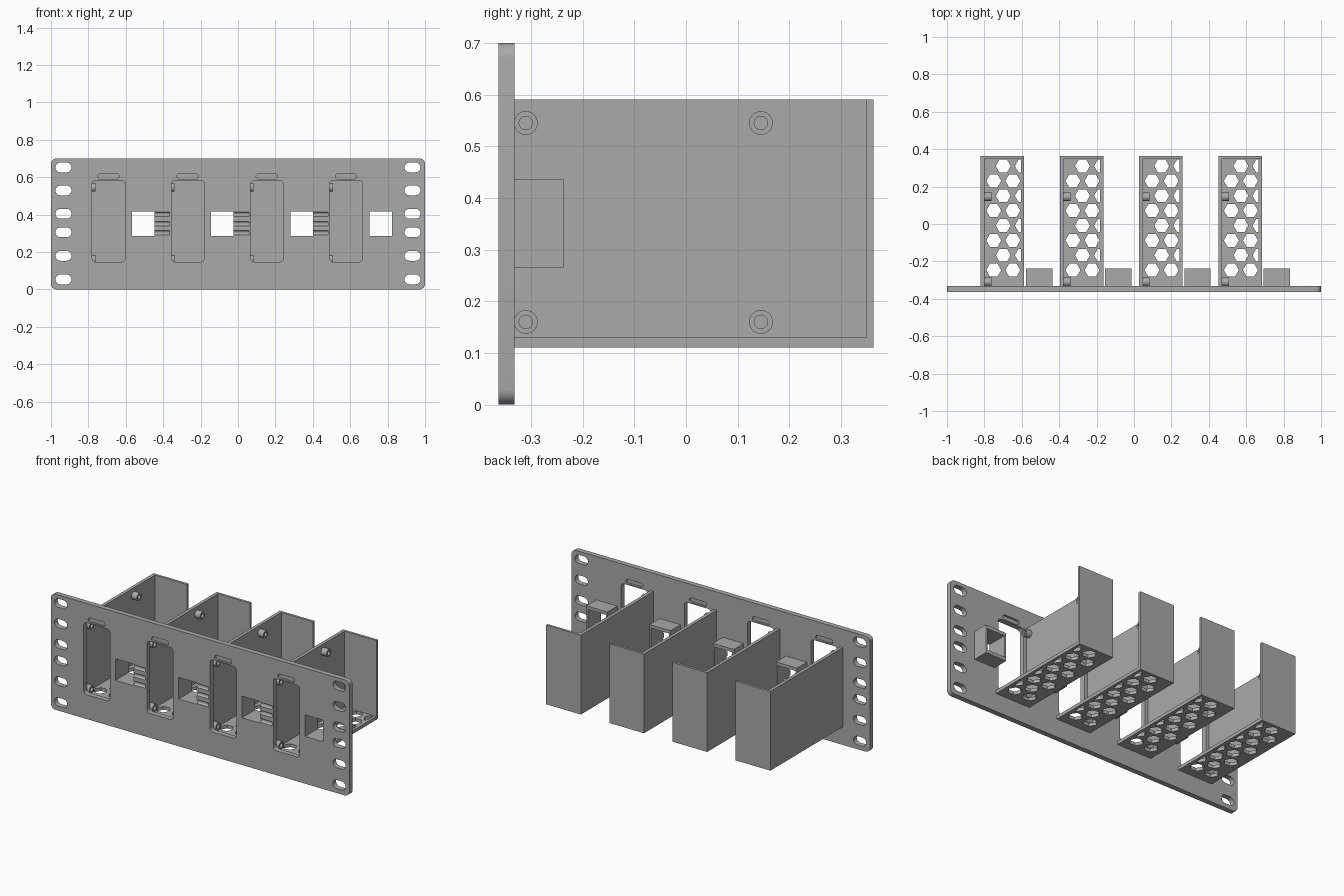
import bpy, bmesh, math

cube = bpy.data.objects.get("Cube")
if cube:
    bpy.data.objects.remove(cube, do_unlink=True)

grey = bpy.data.materials.new("plain_grey")
grey.use_nodes = True
GREY = (0.4, 0.4, 0.4, 1)
grey.diffuse_color = GREY
grey.node_tree.nodes["Principled BSDF"].inputs["Base Color"].default_value = GREY

FRONT, BACK = -0.363, -0.332      # panel faces
REAR = 0.363                      # rear of the trays
PITCH = 0.4235                    # spacing of the four bays
BAYS = 4
WALL = 0.02


def rounded(x0, x1, z0, z1, r, n=6):
    """Rounded rectangle outline, a capsule when r is half the height."""
    pts = []
    corners = [(x1 - r, z1 - r), (x0 + r, z1 - r), (x0 + r, z0 + r), (x1 - r, z0 + r)]
    for q, (cx, cz) in enumerate(corners):
        for i in range(n + 1):
            a = math.pi / 2 * (q + i / n)
            p = (cx + r * math.cos(a), cz + r * math.sin(a))
            if not pts or math.dist(p, pts[-1]) > 1e-5:
                pts.append(p)
    if math.dist(pts[0], pts[-1]) < 1e-5:
        pts.pop()
    return pts


def circle(cx, cy, r, n=24):
    return [(cx + r * math.cos(math.tau * i / n), cy + r * math.sin(math.tau * i / n))
            for i in range(n)]


def rect(x0, x1, z0, z1):
    return [(x0, z0), (x1, z0), (x1, z1), (x0, z1)]


def place(p, d, axis):
    return {"x": (d, p[0], p[1]), "y": (p[0], d, p[1]), "z": (p[0], p[1], d)}[axis]


def prism(bm, pts, a, b, axis, hole=None):
    """Extrude an outline from a to b along an axis, optionally with a bore."""
    loops = [[bm.verts.new(place(p, d, axis)) for p in ring]
             for ring in ([pts, hole] if hole else [pts]) for d in (a, b)]
    n = len(pts)

    def bridge(u, v):
        for i in range(n):
            j = (i + 1) % n
            bm.faces.new((u[i], u[j], v[j], v[i]))
    bridge(loops[0], loops[1])
    if hole:
        bridge(loops[2], loops[3])
        bridge(loops[0], loops[2])
        bridge(loops[1], loops[3])
    else:
        bm.faces.new(loops[0])
        bm.faces.new(loops[1])


def finish(name, bm):
    bmesh.ops.recalc_face_normals(bm, faces=bm.faces)
    mesh = bpy.data.meshes.new(name)
    bm.to_mesh(mesh)
    bm.free()
    mesh.materials.append(grey)
    ob = bpy.data.objects.new(name, mesh)
    bpy.context.collection.objects.link(ob)
    return ob


def solid(name, *args, **kw):
    bm = bmesh.new()
    prism(bm, *args, **kw)
    return finish(name, bm)


def select(ob):
    bpy.ops.object.select_all(action="DESELECT")
    ob.select_set(True)
    bpy.context.view_layer.objects.active = ob


def cut(ob, bm):
    cutter = finish("cutter", bm)
    cutter.hide_render = True
    mod = ob.modifiers.new("cut", "BOOLEAN")
    mod.operation, mod.solver, mod.object = "DIFFERENCE", "EXACT", cutter
    select(ob)
    bpy.ops.object.modifier_apply(modifier=mod.name)
    bpy.data.objects.remove(cutter, do_unlink=True)


def smooth(ob):
    select(ob)
    bpy.ops.object.shade_smooth_by_angle(angle=math.radians(30))


# Front panel with mounting slots, bay openings and socket windows
panel = solid("front_panel", rounded(-1, 1, 0, 0.7, 0.03), FRONT, BACK, "y")
holes = bmesh.new()
through = (FRONT - 0.05, BACK + 0.05, "y")
for side in (-1, 1):
    for z in (0.053, 0.179, 0.305, 0.404, 0.529, 0.652):
        x = side * 0.933
        prism(holes, rounded(x - 0.043, x + 0.043, z - 0.026, z + 0.026, 0.026), *through)
for i in range(BAYS):
    dx = i * PITCH
    prism(holes, rounded(dx - 0.78, dx - 0.604, 0.147, 0.583, 0.02), *through)
    prism(holes, rect(dx - 0.567, dx - 0.447, 0.286, 0.417), *through)
    # shallow label recess on both faces
    slot = rounded(dx - 0.75, dx - 0.636, 0.59, 0.618, 0.014)
    prism(holes, slot, FRONT - 0.02, FRONT + 0.012, "y")
    prism(holes, slot, BACK - 0.012, BACK + 0.02, "y")
cut(panel, holes)

# Finger grooves between each window and the next bay
grooves = bmesh.new()
for i in range(BAYS - 1):
    for z in (0.303, 0.352, 0.401):
        prism(grooves, circle(FRONT, z, 0.012, 16),
              i * PITCH - 0.455, i * PITCH - 0.366, "x")
cut(panel, grooves)
smooth(panel)

for i in range(BAYS):
    dx = i * PITCH
    left, right = dx - 0.82, dx - 0.587
    inner = left + WALL

    # Tray: side wall, rear wall and perforated floor
    solid(f"tray_side_{i + 1}", rect(BACK, REAR, 0.11, 0.59), left, inner, "x")
    solid(f"tray_rear_{i + 1}", rect(inner, right, 0.13, 0.59), REAR - 0.015, REAR, "y")
    floor = solid(f"tray_floor_{i + 1}", rect(inner, right, BACK, REAR), 0.11, 0.13, "z")
    hexes = bmesh.new()
    for row in range(8):
        y = 0.31 - row * 0.0795
        for col in range(2):
            cx = dx - 0.75 + col * 0.102 + (0.051 if row % 2 == 0 else 0)
            pts = [(min(x, right - 0.017), py) for x, py in circle(cx, y, 0.04, 6)]
            prism(hexes, pts, 0.08, 0.16, "z")
    cut(floor, hexes)

    # Hollow standoffs on the side wall
    posts = bmesh.new()
    for y in (-0.31, 0.145):
        for z in (0.16, 0.545):
            prism(posts, circle(y, z, 0.023), inner, inner + 0.037, "x",
                  hole=circle(y, z, 0.013))
    smooth(finish(f"standoffs_{i + 1}", posts))

    # Open socket sleeve behind the window
    solid(f"socket_sleeve_{i + 1}", rect(dx - 0.578, dx - 0.437, 0.265, 0.437),
          BACK, -0.237, "y", hole=rect(dx - 0.567, dx - 0.447, 0.286, 0.417))
